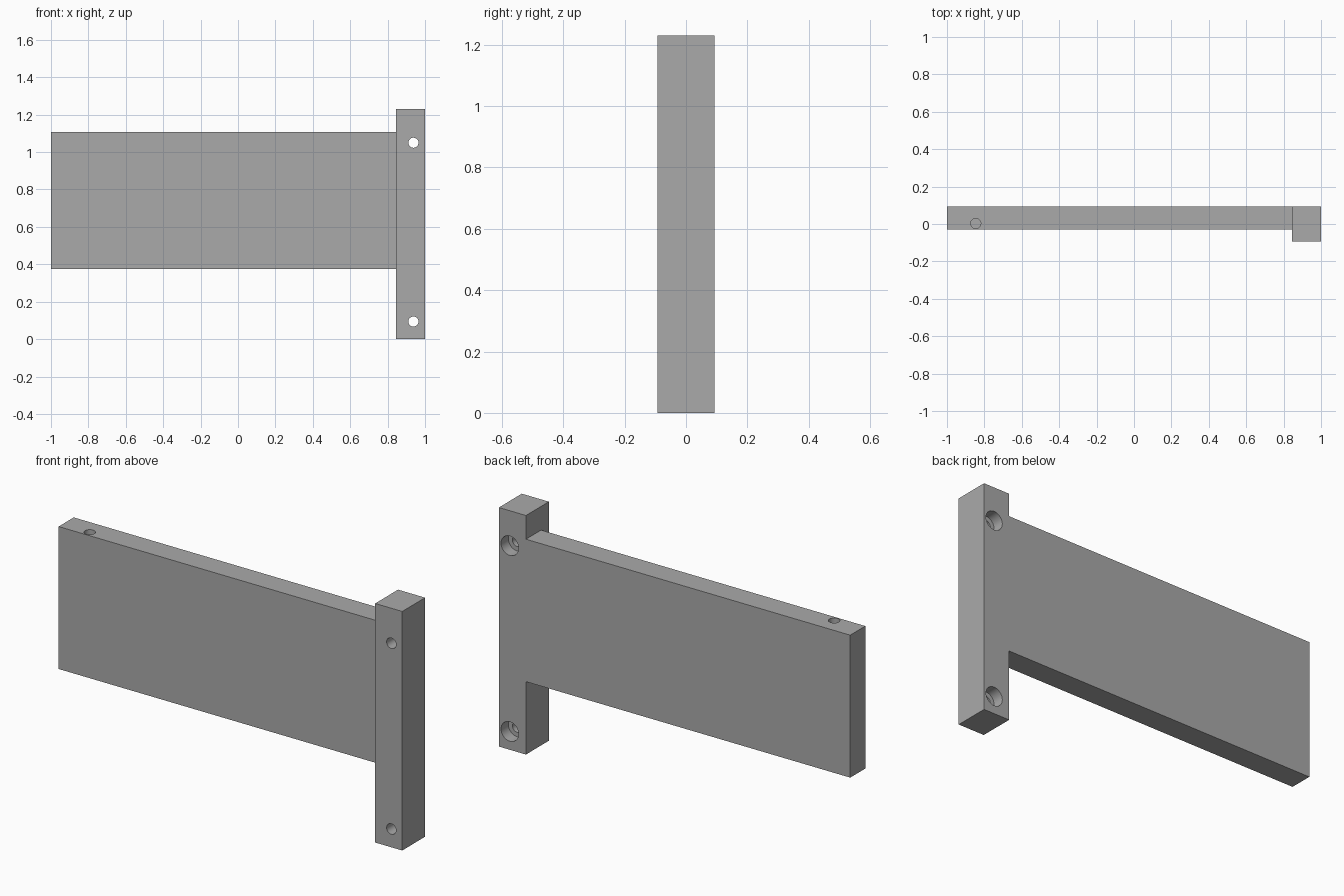
import bpy
import math
from mathutils import Vector

cube = bpy.data.objects.get("Cube")
if cube:
    bpy.data.objects.remove(cube, do_unlink=True)

# Single grey finish
grey = bpy.data.materials.new("plain grey")
grey.use_nodes = True
colour = (0.4, 0.4, 0.4, 1)
grey.diffuse_color = colour
grey.node_tree.nodes["Principled BSDF"].inputs["Base Color"].default_value = colour


def box(name, low, high):
    low, high = Vector(low), Vector(high)
    bpy.ops.mesh.primitive_cube_add(size=1, location=(low + high) / 2)
    ob = bpy.context.object
    ob.name = name
    ob.scale = high - low
    bpy.ops.object.transform_apply(location=True, rotation=False, scale=True)
    ob.data.materials.append(grey)
    return ob


def drill(name, radius, start, end):
    """Cylinder cutter running from start to end."""
    start, end = Vector(start), Vector(end)
    axis = end - start
    bpy.ops.mesh.primitive_cylinder_add(
        vertices=48, radius=radius, depth=axis.length, location=(start + end) / 2,
        rotation=axis.to_track_quat("Z", "Y").to_euler())
    ob = bpy.context.object
    ob.name = name
    ob.data.materials.append(grey)
    return ob


def combine(target, other, operation):
    mod = target.modifiers.new(other.name, "BOOLEAN")
    mod.operation = operation
    mod.solver = "EXACT"
    mod.object = other
    bpy.context.view_layer.objects.active = target
    bpy.ops.object.modifier_apply(modifier=mod.name)
    bpy.data.objects.remove(other, do_unlink=True)


BACK, FRONT, JOINT, TOP = 0.093, -0.093, 0.846, 1.108

# Upright post fused with the wide plate, flush at the back
bracket = box("bracket_plate_and_post", (JOINT, FRONT, 0), (1, BACK, 1.23))
plate = box("plate", (-1, -0.03, 0.375), (JOINT, BACK, TOP))
combine(bracket, plate, "UNION")

# Counterbored screw holes through the post, opening wide at the back
for z in (0.094, 1.05):
    combine(bracket, drill("screw_hole", 0.027, (0.938, -0.2, z), (0.938, 0.2, z)), "DIFFERENCE")
    combine(bracket, drill("counterbore", 0.05, (0.938, BACK - 0.06, z), (0.938, 0.2, z)), "DIFFERENCE")

# Blind pin hole in the top edge of the plate
combine(bracket, drill("pin_hole", 0.027, (-0.846, 0.003, TOP - 0.15), (-0.846, 0.003, 1.3)), "DIFFERENCE")

# Smooth bores, sharp edges
bpy.ops.object.select_all(action="DESELECT")
bracket.select_set(True)
bpy.context.view_layer.objects.active = bracket
bpy.ops.object.shade_smooth_by_angle(angle=math.radians(30))
